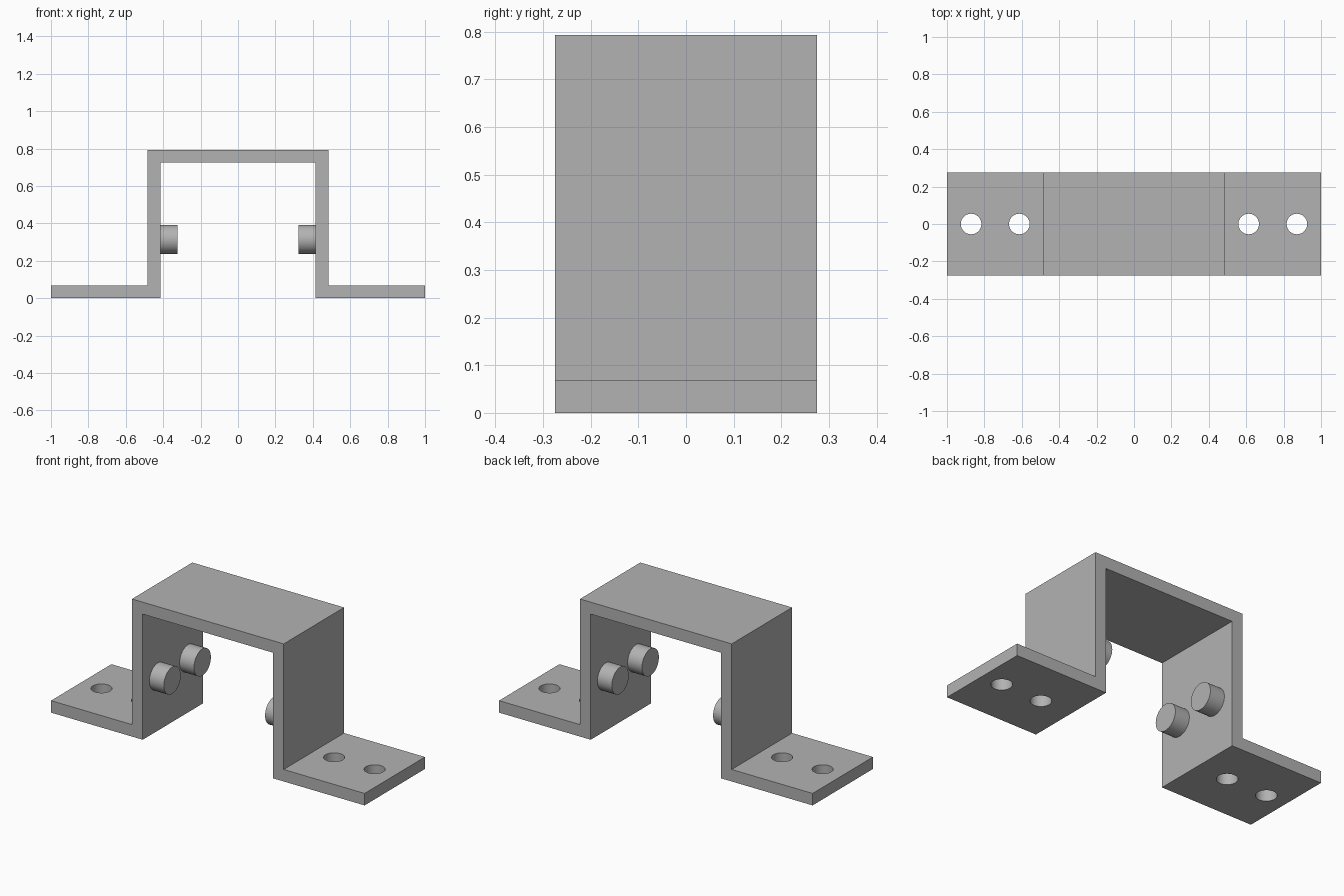
import bpy, bmesh, math

cube = bpy.data.objects.get("Cube")
if cube:
    bpy.data.objects.remove(cube, do_unlink=True)

GREY = (0.448, 0.448, 0.448, 1)
metal = bpy.data.materials.new("grey_metal")
metal.use_nodes = True
metal.diffuse_color = GREY
metal.node_tree.nodes["Principled BSDF"].inputs["Base Color"].default_value = GREY

HALF_DEPTH = 0.275
THICK = 0.069
HEIGHT = 0.793
OUTER = 0.484
INNER = OUTER - THICK


def finish_smooth(obj):
    bpy.ops.object.select_all(action="DESELECT")
    obj.select_set(True)
    bpy.context.view_layer.objects.active = obj
    bpy.ops.object.shade_smooth_by_angle(angle=math.radians(30))


def cylinder(name, radius, length, location, rotation=(0, 0, 0)):
    bpy.ops.mesh.primitive_cylinder_add(vertices=48, radius=radius, depth=length,
                                        location=location, rotation=rotation)
    obj = bpy.context.object
    obj.name = name
    return obj


# Bracket: half of the hat-shaped profile, mirrored and extruded in depth
right_half = [(INNER, HEIGHT - THICK), (INNER, 0), (1, 0), (1, THICK),
              (OUTER, THICK), (OUTER, HEIGHT)]
profile = right_half + [(-x, z) for x, z in reversed(right_half)]
bm = bmesh.new()
face = bm.faces.new([bm.verts.new((x, -HALF_DEPTH, z)) for x, z in profile])
extruded = bmesh.ops.extrude_face_region(bm, geom=[face])["geom"]
bmesh.ops.translate(bm, vec=(0, 2 * HALF_DEPTH, 0),
                    verts=[v for v in extruded if isinstance(v, bmesh.types.BMVert)])
bmesh.ops.recalc_face_normals(bm, faces=bm.faces)
mesh = bpy.data.meshes.new("bracket")
bm.to_mesh(mesh)
bm.free()
bracket = bpy.data.objects.new("bracket", mesh)
bpy.context.collection.objects.link(bracket)
mesh.materials.append(metal)

# Screw holes through both flanges
for side in (-1, 1):
    for x in (0.613, 0.871):
        cutter = cylinder("hole_cutter", 0.055, 0.3, (side * x, 0, THICK / 2))
        cutter.hide_render = True
        cutter.data.materials.append(metal)
        cut = bracket.modifiers.new("screw_hole", "BOOLEAN")
        cut.operation = "DIFFERENCE"
        cut.solver = "EXACT"
        cut.object = cutter
        bpy.context.view_layer.objects.active = bracket
        bpy.ops.object.modifier_apply(modifier=cut.name)
        bpy.data.objects.remove(cutter, do_unlink=True)
finish_smooth(bracket)

# Pegs on the inner faces of the legs
PEG_TIP = 0.323
for side, label in ((-1, "right"), (1, "left")):
    for y, end in ((-HALF_DEPTH / 2, "front"), (HALF_DEPTH / 2, "back")):
        root = INNER + 0.005
        peg = cylinder(f"{end}_{label}_peg", 0.077, root - PEG_TIP,
                       (side * (root + PEG_TIP) / 2, y, 0.314), (0, math.pi / 2, 0))
        peg.data.materials.append(metal)
        finish_smooth(peg)
